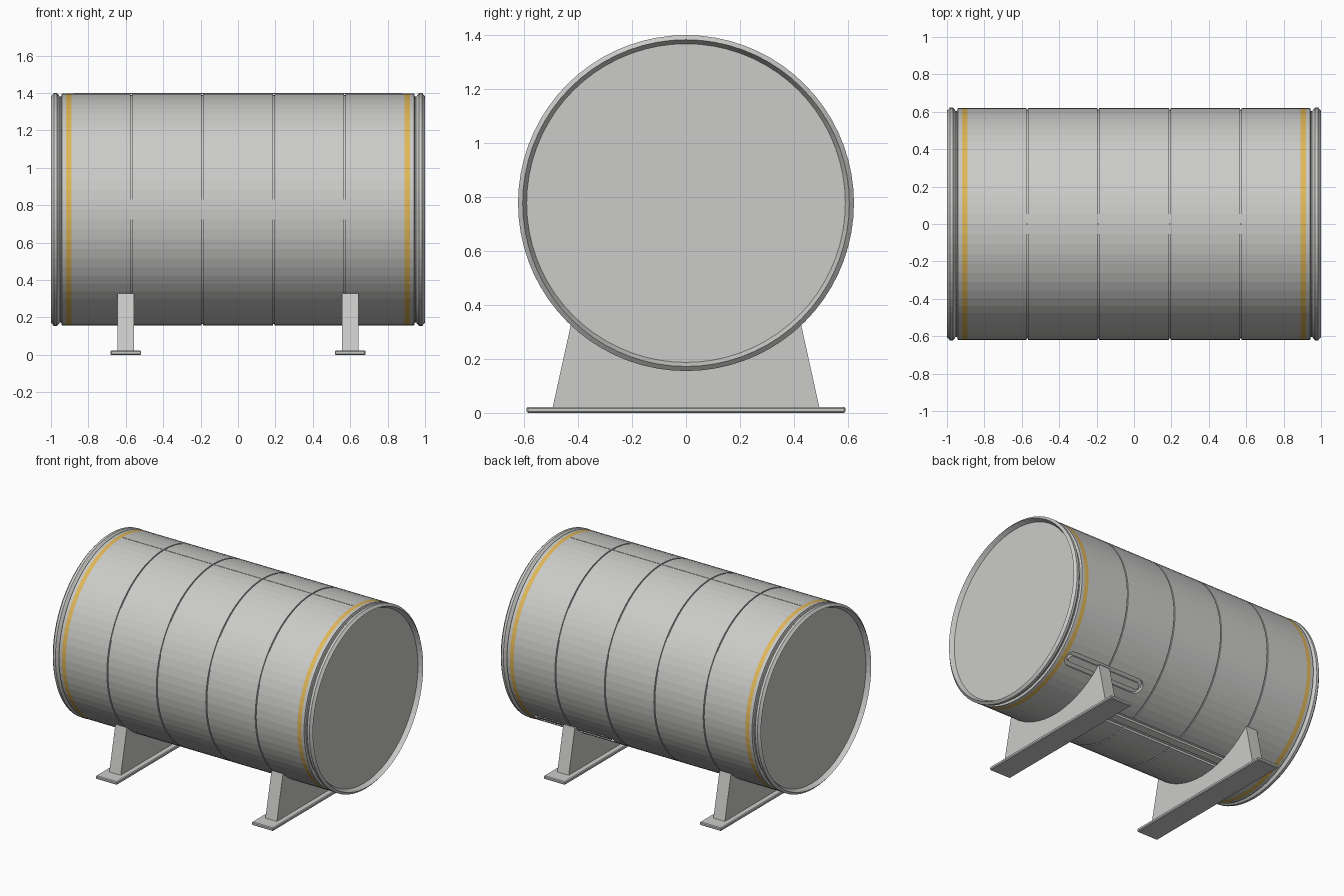
import bpy, bmesh
from math import sin, cos, pi, radians
from mathutils import Matrix, Vector

cube = bpy.data.objects.get("Cube")
if cube:
    bpy.data.objects.remove(cube, do_unlink=True)

R, ZC, SIDES = 0.622, 0.777, 72


def material(name, rgb):
    m = bpy.data.materials.new(name)
    m.use_nodes = True
    m.diffuse_color = (*rgb, 1)
    bsdf = next(n for n in m.node_tree.nodes if n.type == "BSDF_PRINCIPLED")
    bsdf.inputs["Base Color"].default_value = (*rgb, 1)
    bsdf.inputs["Roughness"].default_value = 0.6
    return m


GREY = material("light grey metal", (0.6, 0.6, 0.59))
GOLD = material("gold stripe", (0.75, 0.48, 0.1))


def finish(name, bm, mats=(GREY,)):
    bmesh.ops.recalc_face_normals(bm, faces=bm.faces[:])
    mesh = bpy.data.meshes.new(name)
    bm.to_mesh(mesh)
    bm.free()
    for m in mats:
        mesh.materials.append(m)
    ob = bpy.data.objects.new(name, mesh)
    bpy.context.collection.objects.link(ob)
    return ob


def prism(name, points, depth, matrix):
    """Extrude a flat outline (local xy) along local z by depth, centred."""
    bm = bmesh.new()
    face = bm.faces.new([bm.verts.new((x, y, -depth / 2)) for x, y in points])
    ext = bmesh.ops.extrude_face_region(bm, geom=[face])
    moved = [v for v in ext["geom"] if isinstance(v, bmesh.types.BMVert)]
    bmesh.ops.translate(bm, verts=moved, vec=(0, 0, depth))
    bmesh.ops.transform(bm, matrix=matrix, verts=bm.verts[:])
    return finish(name, bm)


def box(name, size, centre, bevel=0.0):
    bm = bmesh.new()
    bmesh.ops.create_cube(bm, size=1)
    bmesh.ops.scale(bm, vec=size, verts=bm.verts[:])
    bmesh.ops.translate(bm, vec=centre, verts=bm.verts[:])
    if bevel:
        bmesh.ops.bevel(bm, geom=bm.edges[:], offset=bevel, segments=1, affect="EDGES")
    return finish(name, bm)


# Tank: half profile (x, radius) from the recessed end to the middle, mirrored
half = [(0.97, 0.59), (1.0, 0.605), (0.985, R), (0.968, R), (0.952, 0.604),
        (0.946, 0.604), (0.942, R - 0.002), (0.92, R - 0.002), (0.89, R - 0.002)]
for gx in (0.57, 0.19):
    for dx, drop in ((0.004, 0.002), (0.004, 0.01), (-0.004, 0.01), (-0.004, 0.002)):
        half.append((gx + dx, R - drop))
profile = half + [(-x, r) for x, r in reversed(half)]

bm = bmesh.new()
rings = []
for x, r in profile:
    rings.append([bm.verts.new((x, r * sin(2 * pi * i / SIDES), ZC + r * cos(2 * pi * i / SIDES)))
                  for i in range(SIDES)])
for a, b in zip(rings, rings[1:]):
    for i in range(SIDES):
        j = (i + 1) % SIDES
        bm.faces.new((a[i], a[j], b[j], b[i]))
bm.faces.new(rings[0])
bm.faces.new(rings[-1])
for f in bm.faces:
    if 0.891 < abs(f.calc_center_median().x) < 0.919:
        f.material_index = 1
tank = finish("tank", bm, (GREY, GOLD))


# Rounded slots: recesses cut in the underside, each with a bar inside
def stadium(length, width, n=8):
    r, h = width / 2, (length - width) / 2
    right = [(h + r * sin(pi * i / n), -r * cos(pi * i / n)) for i in range(n + 1)]
    return right + [(-x, -y) for x, y in right]


def on_shell(x, angle, radius):
    """Place local z outward on the shell, angle measured from the bottom."""
    out = Vector((0, sin(angle), -cos(angle)))
    along = Vector((1, 0, 0))
    m = Matrix((along, out.cross(along), out)).transposed().to_4x4()
    m.translation = Vector((x, 0, ZC)) + out * radius
    return m


for label, x, deg, length in (("side", 0.58, 40, 0.62), ("lower", -0.15, 16, 1.2)):
    a = radians(deg)
    cutter = prism("slot_cutter", stadium(length, 0.1), 0.05, on_shell(x, a, R))
    cutter.hide_render = True
    mod = tank.modifiers.new("slot", "BOOLEAN")
    mod.operation, mod.object, mod.solver = "DIFFERENCE", cutter, "EXACT"
    bpy.context.view_layer.objects.active = tank
    bpy.ops.object.modifier_apply(modifier=mod.name)
    bpy.data.objects.remove(cutter, do_unlink=True)
    prism(label + "_slot_bar", stadium(length - 0.05, 0.045), 0.03, on_shell(x, a, R - 0.02))

# Lengthwise weld seam along the top
box("top_seam", (1.76, 0.006, 0.004), (0, 0, ZC + R - 0.002))

# Saddle legs with a curved cradle, on flat feet
ARC = 24
end = radians(43.5)
cradle = [((R - 0.003) * sin(end - 2 * end * i / ARC),
           ZC - (R - 0.003) * cos(end - 2 * end * i / ARC)) for i in range(ARC + 1)]
outline = [(-0.495, 0.015), (0.495, 0.015)] + cradle
yz_to_world = Matrix(((0, 0, 1), (1, 0, 0), (0, 1, 0))).to_4x4()
for side, x in (("left", 0.6), ("right", -0.6)):
    prism(side + "_saddle_leg", outline, 0.088, Matrix.Translation((x, 0, 0)) @ yz_to_world)
    box(side + "_foot", (0.165, 1.18, 0.022), (x, 0, 0.011), 0.005)
